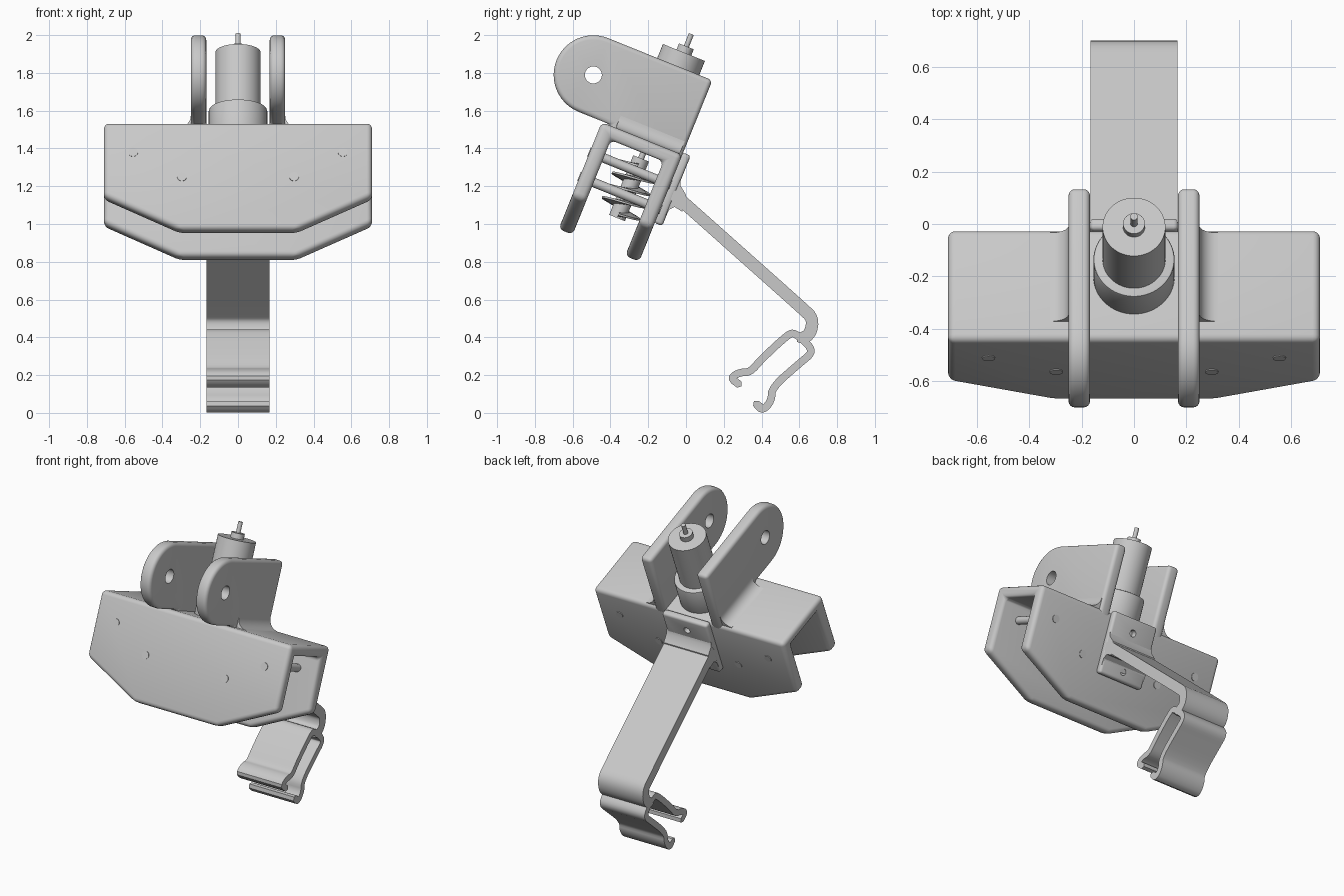
import bpy, bmesh, math
from mathutils import Matrix, Vector

if "Cube" in bpy.data.objects:
    bpy.data.objects.remove(bpy.data.objects["Cube"], do_unlink=True)

grey = bpy.data.materials.new("plain grey")
grey.use_nodes = True
GREY = (0.58, 0.58, 0.58, 1)
grey.diffuse_color = GREY
grey.node_tree.nodes["Principled BSDF"].inputs["Base Color"].default_value = GREY

# The head is drawn upright in its own frame, then tilted forward
TILT = Matrix.Rotation(math.radians(-22), 4, 'X')
FLAT = Matrix.Identity(4)
FRONT, BACK, TOP, BOTTOM = -0.99, -0.53, 1.26, 0.65
MOTOR_Y = -0.725


def make(name, bm, frame):
    mesh = bpy.data.meshes.new(name)
    bmesh.ops.recalc_face_normals(bm, faces=bm.faces)
    bm.to_mesh(mesh)
    bm.free()
    mesh.transform(frame)
    mesh.materials.append(grey)
    ob = bpy.data.objects.new(name, mesh)
    bpy.context.collection.objects.link(ob)
    return ob


def prism(name, outline, axis, lo, hi, frame=TILT):
    """Extrude a flat outline along x, y or z."""
    bm = bmesh.new()
    place = {'x': lambda a, b: (lo, a, b),
             'y': lambda a, b: (a, lo, b),
             'z': lambda a, b: (a, b, lo)}[axis]
    face = bm.faces.new([bm.verts.new(place(a, b)) for a, b in outline])
    ext = bmesh.ops.extrude_face_region(bm, geom=[face])
    move = Vector([hi - lo if c == axis else 0 for c in "xyz"])
    bmesh.ops.translate(bm, vec=move, verts=[v for v in ext["geom"]
                                             if isinstance(v, bmesh.types.BMVert)])
    return make(name, bm, frame)


def arc(cx, cy, r, start, end, n):
    angles = [math.radians(start + (end - start) * i / n) for i in range(n + 1)]
    return [(cx + r * math.cos(a), cy + r * math.sin(a)) for a in angles]


def rod(name, axis, centre, r, lo, hi, n=40):
    return prism(name, arc(*centre, r, 0, 360, n)[:-1], axis, lo, hi)


def rect(a0, a1, b0, b1):
    return [(a0, b0), (a1, b0), (a1, b1), (a0, b1)]


def apply(ob, kind, **settings):
    mod = ob.modifiers.new(kind.title(), kind)
    for key, value in settings.items():
        setattr(mod, key, value)
    bpy.context.view_layer.objects.active = ob
    bpy.ops.object.modifier_apply(modifier=mod.name)


def cut(ob, cutter):
    apply(ob, 'BOOLEAN', operation='DIFFERENCE', solver='EXACT', object=cutter)
    bpy.data.objects.remove(cutter, do_unlink=True)


def bevel(ob, width, segments=4):
    apply(ob, 'BEVEL', width=width, segments=segments, limit_method='ANGLE',
          angle_limit=math.radians(20))


def soften(path, rounds=2):
    """Round a path by cutting its corners."""
    for _ in range(rounds):
        new = [path[0]]
        for p, q in zip(path, path[1:]):
            new += [p.lerp(q, 0.25), p.lerp(q, 0.75)]
        path = new + [path[-1]]
    return path


def ribbon(name, points, thickness, half_width):
    """Bent strip following a side-view path, with rounded tips."""
    path = soften([Vector(p) for p in points])
    left, right = [], []
    for i, p in enumerate(path):
        d = (path[min(i + 1, len(path) - 1)] - path[max(i - 1, 0)]).normalized()
        n = Vector((-d.y, d.x)) * thickness / 2
        left.append(p + n)
        right.append(p - n)
    first = (path[0] - path[1]).normalized() * thickness * 0.4
    last = (path[-1] - path[-2]).normalized() * thickness * 0.4
    outline = left + [path[-1] + last] + right[::-1] + [path[0] + first]
    return prism(name, outline, 'x', -half_width, half_width, FLAT)


# Housing: inverted channel with sloping lower corners
shape = [(-0.71, TOP), (0.71, TOP), (0.71, 0.84), (0.31, BOTTOM),
         (-0.31, BOTTOM), (-0.71, 0.84)]
housing = prism("housing", shape, 'y', FRONT, BACK)
cut(housing, prism("channel_cutter", rect(FRONT + 0.08, BACK - 0.08, 0.3, TOP - 0.07),
                   'x', -1, 1))
bevel(housing, 0.028)

# Cross pins through both housing walls
for side, word in ((-1, "right"), (1, "left")):
    for x, z, place in ((0.555, 1.088, "outer"), (0.297, 0.948, "inner")):
        rod(f"{word}_{place}_pin", 'y', (side * x, z), 0.025,
            FRONT - 0.004, BACK + 0.004, 24)

# Mounting ears with pivot holes, and the fillets at their roots
ear_shape = arc(-1.125, 1.475, 0.21, 90, 270, 28) + [
    (-0.94, 1.265), (-0.94, 1.21), (BACK, 1.21), (BACK, 1.685)]
for side, word in ((-1, "right"), (1, "left")):
    ear = prism(f"{word}_ear", ear_shape, 'x', side * 0.168, side * 0.25)
    bevel(ear, 0.024)
    cut(ear, rod("hole_cutter", 'x', (-1.125, 1.475), 0.045, -1, 1))
    root = [(side * a, b) for a, b in
            [(0.23, TOP - 0.02), (0.23, TOP + 0.07)]
            + arc(0.32, TOP + 0.07, 0.07, 180, 270, 8) + [(0.32, TOP - 0.02)]]
    prism(f"{word}_ear_fillet", root, 'y', -0.91, BACK - 0.015)

# Motor standing on the housing
centre = (0, MOTOR_Y)
collar = rod("motor_collar", 'z', centre, 0.155, 1.22, 1.437, 64)
bevel(collar, 0.008, 2)
rod("motor_body", 'z', centre, 0.12, 1.42, 1.765, 64)
rod("motor_boss", 'z', centre, 0.042, 1.75, 1.80)
rod("motor_shaft", 'z', centre, 0.014, 1.78, 1.87, 20)

# Screw inside the housing, on the motor axis
rod("drive_shaft", 'z', centre, 0.016, 1.10, 1.22, 20)
rod("screw_core", 'z', centre, 0.045, 0.82, 1.16)
bm = bmesh.new()
ring = [bm.verts.new((r, 0, z)) for r, z in
        ((0.035, -0.012), (0.115, -0.005), (0.115, 0.005), (0.035, 0.012))]
for a, b in zip(ring, ring[1:] + ring[:1]):
    bm.edges.new((a, b))
flight = make("screw_flight", bm, FLAT)
apply(flight, 'SCREW', axis='Z', angle=2 * math.pi, screw_offset=0.07,
      iterations=4, steps=40, render_steps=40)
flight.data.transform(TILT @ Matrix.Translation((0, MOTOR_Y, 0.84)))

# Back plate with two screw holes
plate = prism("clip_plate", rect(BACK - 0.005, -0.487, 0.87, 1.272), 'x', -0.168, 0.168)
bevel(plate, 0.016, 3)
for z in (1.18, 0.93):
    cut(plate, rod("screw_hole_cutter", 'y', (0, z), 0.022, BACK + 0.005, -0.4, 24))

# Arm, its flared root and the spring clip
prism("arm_root", [(-0.03, 1.235), (-0.03, 1.205), (0, 1.155), (-0.02, 1.065),
                   (-0.06, 1.09), (-0.09, 1.075), (-0.11, 1.04)],
      'x', -0.167, 0.167, FLAT)
ribbon("arm", [(-0.06, 1.155), (0.3, 0.835), (0.62, 0.55), (0.672, 0.50),
               (0.66, 0.42), (0.61, 0.39)], 0.066, 0.167)
ribbon("spring_clip", [(0.282, 0.15), (0.235, 0.185), (0.285, 0.215), (0.34, 0.215),
                       (0.40, 0.285), (0.54, 0.415), (0.575, 0.425), (0.655, 0.355),
                       (0.665, 0.315), (0.61, 0.27), (0.455, 0.135), (0.453, 0.065),
                       (0.405, 0.01), (0.37, 0.05)], 0.04, 0.167)

# Smooth curved faces while keeping hard edges crisp
for ob in bpy.context.view_layer.objects:
    ob.select_set(ob.type == 'MESH' and grey.name in ob.data.materials)
bpy.ops.object.shade_smooth_by_angle(angle=math.radians(32))
